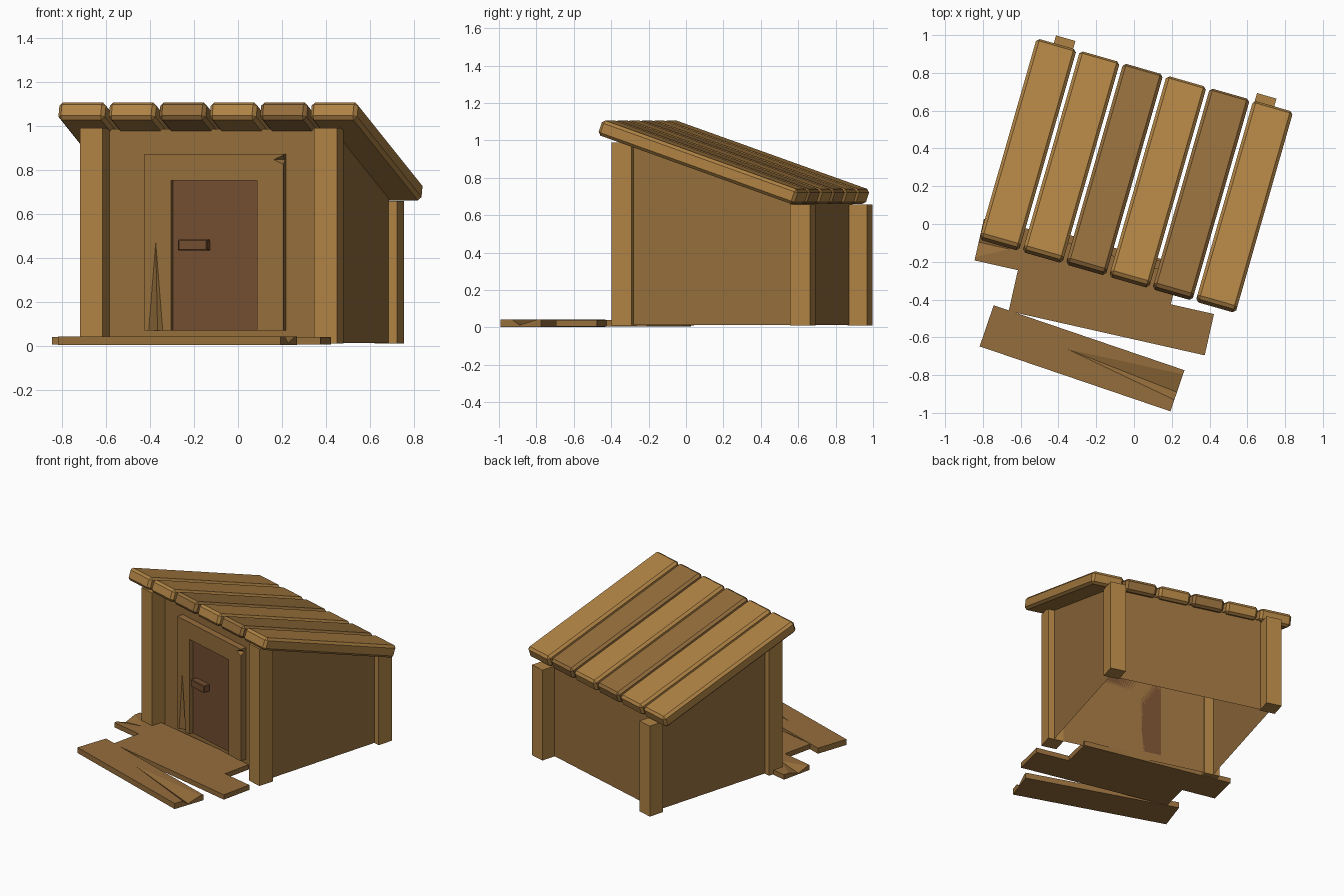
import bpy, bmesh
from math import radians
from mathutils import Matrix, Vector

if "Cube" in bpy.data.objects:
    bpy.data.objects.remove(bpy.data.objects["Cube"])

SHED = Matrix.Rotation(radians(-16), 4, 'Z')   # the hut is turned on its plot


def material(name, rgb):
    m = bpy.data.materials.new(name)
    m.diffuse_color = (*rgb, 1)
    m.use_nodes = True
    m.node_tree.nodes["Principled BSDF"].inputs["Base Color"].default_value = m.diffuse_color
    return m


LIGHT = material("light_wood", (0.43, 0.225, 0.058))
DARK = material("dark_wood", (0.30, 0.155, 0.045))
DOOR = material("door_wood", (0.17, 0.075, 0.03))


def make(name, verts, faces, mat, matrix):
    me = bpy.data.meshes.new(name)
    me.from_pydata(verts, [], faces)
    bm = bmesh.new()
    bm.from_mesh(me)
    bmesh.ops.recalc_face_normals(bm, faces=bm.faces)
    bm.to_mesh(me)
    bm.free()
    me.materials.append(mat)
    ob = bpy.data.objects.new(name, me)
    ob.matrix_world = matrix
    bpy.context.collection.objects.link(ob)
    return ob


def box(name, lo, hi, mat, matrix=SHED, bevel=0):
    v = [(x, y, z) for z in (lo[2], hi[2]) for x, y in
         ((lo[0], lo[1]), (hi[0], lo[1]), (hi[0], hi[1]), (lo[0], hi[1]))]
    f = [(3, 2, 1, 0), (4, 5, 6, 7)] + [(i, (i + 1) % 4, (i + 1) % 4 + 4, i + 4) for i in range(4)]
    ob = make(name, v, f, mat, matrix)
    if bevel:
        b = ob.modifiers.new("bevel", 'BEVEL')
        b.width, b.segments = bevel, 1
    return ob


def cracked_board(name, length, width, thick, lo, hi, crack, depth, mat, matrix, mid=0.5):
    """Board along X with a V-shaped split running in from its +X end on the +Z face."""
    x, y, z = length / 2, width / 2, thick / 2
    p1, p2 = -y + lo * width, -y + hi * width
    d = p1 + (p2 - p1) * mid
    v = [(-x, -y, -z), (x, -y, -z), (x, y, -z), (-x, y, -z),
         (-x, -y, z), (x, -y, z), (x, y, z), (-x, y, z),
         (x, p1, z), (x, p2, z), (x, d, z - depth), (x - crack, (p1 + p2) / 2, z)]
    f = [(3, 2, 1, 0), (0, 1, 5, 4), (2, 3, 7, 6), (3, 0, 4, 7),
         (1, 2, 6, 9, 10, 8, 5), (4, 5, 8, 11), (11, 9, 6, 7), (4, 11, 7),
         (8, 10, 11), (10, 9, 11)]
    return make(name, v, f, mat, matrix)


def frame(x, y, z, loc):
    m = Matrix((x, y, z)).transposed().to_4x4()
    m.translation = Vector(loc)
    return m


# Open-bottomed walls with a sloping top
U0, U1, V0, V1 = -0.63, 0.50, -0.15, 0.745
corners = [(U0, V0, 0.985), (U1, V0, 0.985), (U1, V1, 0.677), (U0, V1, 0.677)]
make("walls", [(a, b, 0.012) for a, b, _ in corners] + corners,
     [(i, (i + 1) % 4, (i + 1) % 4 + 4, i + 4) for i in range(4)], DARK, SHED)

# Corner posts
for side, u in (("left", -0.672), ("right", 0.435)):
    box(f"front_post_{side}", (u, -0.26, 0.01), (u + 0.107, -0.148, 0.99), LIGHT)
    box(f"back_post_{side}", (u, 0.735, 0.01), (u + 0.107, 0.846, 0.657), LIGHT)

# Sloping roof planks
for i, mat in enumerate((LIGHT, LIGHT, DARK, LIGHT, DARK, LIGHT)):
    u = -0.656 + i * 0.2385
    m = SHED @ Matrix.Translation((u, 0.249, 0.883)) @ Matrix.Rotation(radians(-19), 4, 'X')
    box(f"roof_plank_{i + 1}", (-0.11, -0.577, -0.0425), (0.11, 0.577, 0.0425), mat, m, 0.016)

# Door frame: split left jamb, right jamb and split lintel
down, right, up, front = (0, 0, -1), (1, 0, 0), (0, 0, 1), (0, -1, 0)
cracked_board("door_jamb_left", 0.68, 0.125, 0.045, 0.15, 0.68, 0.40, 0.03, DARK,
              SHED @ frame(down, right, front, (-0.3225, -0.1725, 0.41)))
box("door_jamb_right", (0.145, -0.195, 0.07), (0.27, -0.15, 0.75), DARK)
cracked_board("door_lintel", 0.655, 0.12, 0.045, 0.62, 0.97, 0.045, 0.03, DARK,
              SHED @ frame(right, up, front, (-0.0575, -0.1725, 0.81)))

# Door and handle
box("door", (-0.26, -0.165, 0.07), (0.145, -0.15, 0.75), DOOR)
box("door_handle", (-0.222, -0.215, 0.432), (-0.085, -0.165, 0.483), DOOR, bevel=0.004)


# Loose porch boards
def ground(x, y, angle):
    return Matrix.Translation((x, y, 0.0225)) @ Matrix.Rotation(radians(angle), 4, 'Z')


cracked_board("porch_board_back", 1.065, 0.225, 0.035, 0.2, 0.92, 0.17, 0.028, DARK,
              ground(-0.30, -0.20, 167.3))
box("porch_board_middle", (-0.532, -0.112, -0.0175), (0.532, 0.112, 0.0175), DARK,
    ground(-0.12, -0.469, -12.7))
cracked_board("porch_board_front", 1.067, 0.23, 0.04, 0.28, 0.9, 0.62, 0.03, DARK,
              ground(-0.275, -0.711, -18.8), mid=0.3)
